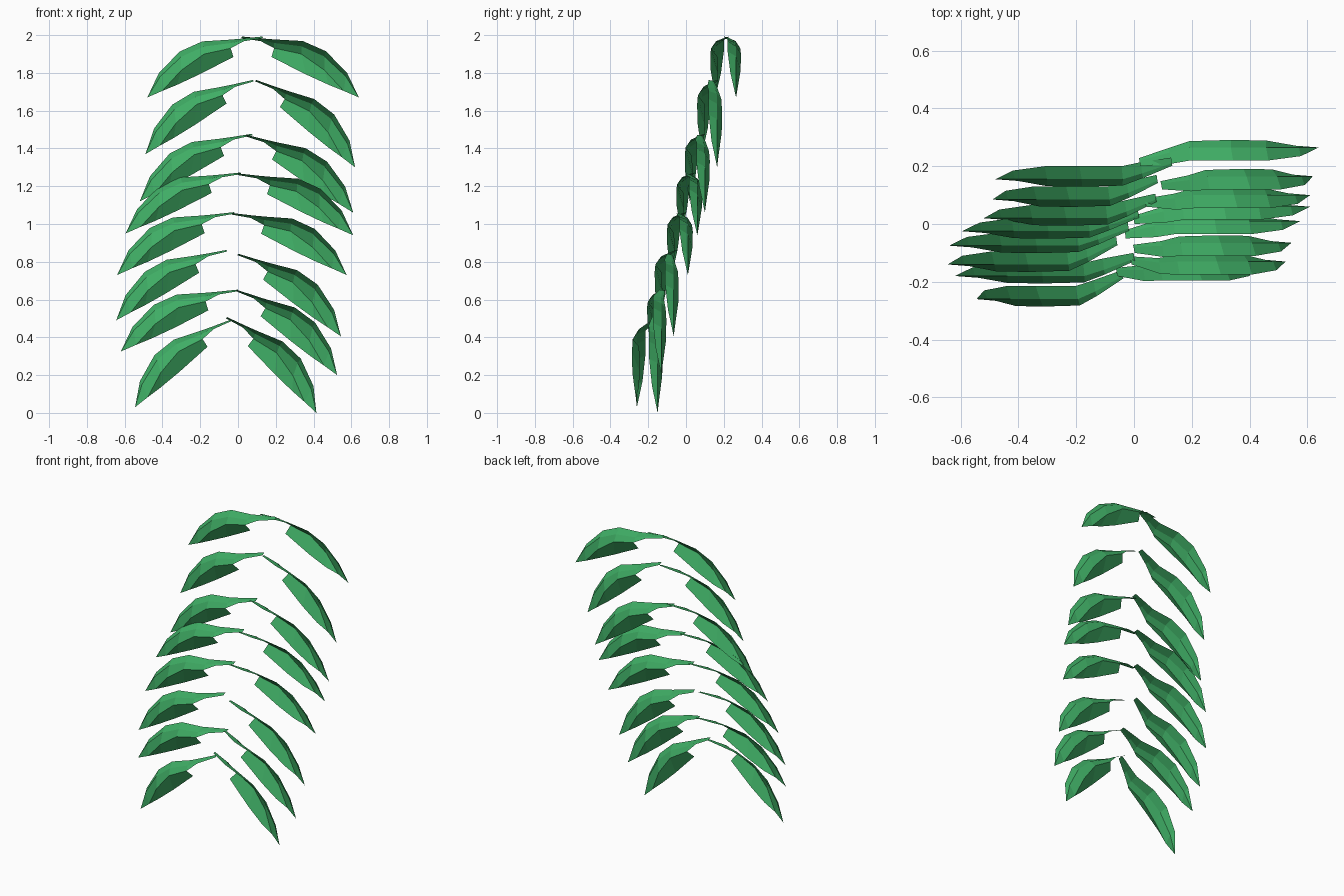
import bpy
from mathutils import Vector

green = bpy.data.materials.new("leaf_green")
green.diffuse_color = (0.05, 0.42, 0.13, 1)

# Leaf cross-sections from stem to tip: four points each
# (distance along chord, sideways offset, height over chord):
# high crown edge, rib, wall foot, curled-under edge
SECTIONS = [
    [(0.000, 0.010, 0.003), (0.000, -0.010, -0.002), (0.000, -0.018, -0.006), (0.000, -0.018, -0.006)],
    [(0.098, 0.043, 0.042), (0.098, 0.004, 0.034), (0.098, -0.012, 0.026), (0.098, -0.012, 0.026)],
    [(0.160, 0.045, 0.068), (0.165, 0.000, 0.050), (0.178, -0.022, 0.026), (0.186, 0.012, -0.022)],
    [(0.294, 0.045, 0.128), (0.300, 0.000, 0.100), (0.318, -0.026, 0.064), (0.390, 0.015, -0.020)],
    [(0.426, 0.045, 0.136), (0.432, 0.000, 0.108), (0.465, -0.024, 0.044), (0.520, 0.010, -0.014)],
    [(0.577, 0.030, 0.086), (0.580, 0.000, 0.066), (0.605, -0.006, -0.006), (0.605, -0.006, -0.006)],
]
BEND = [1.0, 0.25, 0, 0, 0, 0]   # sideways bend of the stem
LENGTH = 0.691


def leaf(name, base, tip, side):
    """Rolled leaf from stem base to tip; side flips the roll."""
    base, tip = Vector(base), Vector(tip)
    along = Vector((tip.x - base.x, 0, tip.z - base.z))
    k = along.length / LENGTH
    along.normalize()
    up = Vector((-along.z, 0, along.x))
    if up.z < 0:
        up = -up
    verts = []
    for row, bend in zip(SECTIONS, BEND):
        y = tip.y + (base.y - tip.y) * bend
        for s, w, h in row:
            p = base + along * s * k + up * h * k
            verts.append((p.x, y + side * w, p.z))
    verts.append(tuple(tip))
    end = len(verts) - 1
    faces = []
    for r in range(len(SECTIONS) - 1):
        for c in range(3):
            a = r * 4 + c
            if c == 2 and r < 2:      # the curl starts at the blade
                continue
            if c == 2 and r == 4:     # and closes to a point
                faces.append((a, a + 1, a + 4))
                continue
            faces.append((a, a + 1, a + 5, a + 4))
    faces += [(end - 4 + c, end - 3 + c, end) for c in range(2)]
    mesh = bpy.data.meshes.new(name)
    mesh.from_pydata(verts, [], faces)
    mesh.materials.append(green)
    bpy.context.collection.objects.link(bpy.data.objects.new(name, mesh))


# Stem base and tip of each leaf, top to bottom
LEFT = [
    ((0.13, 0.22, 1.99), (-0.48, 0.155, 1.67)),
    ((0.08, 0.16, 1.76), (-0.49, 0.085, 1.37)),
    ((0.075, 0.095, 1.475), (-0.52, 0.02, 1.12)),
    ((0.015, 0.04, 1.27), (-0.595, -0.025, 0.95)),
    ((-0.02, -0.005, 1.06), (-0.64, -0.075, 0.73)),
    ((-0.06, -0.055, 0.86), (-0.645, -0.14, 0.49)),
    ((0.0, -0.11, 0.65), (-0.62, -0.18, 0.325)),
    ((-0.04, -0.17, 0.49), (-0.545, -0.26, 0.03)),
]
RIGHT = [
    ((0.02, 0.21, 1.99), (0.64, 0.265, 1.67)),
    ((0.095, 0.13, 1.76), (0.62, 0.165, 1.30)),
    ((0.04, 0.07, 1.47), (0.61, 0.10, 1.06)),
    ((0.0, 0.01, 1.265), (0.61, 0.06, 0.94)),
    ((-0.03, -0.04, 1.055), (0.575, 0.01, 0.73)),
    ((0.0, -0.09, 0.84), (0.545, -0.065, 0.405)),
    ((-0.01, -0.13, 0.65), (0.525, -0.13, 0.20)),
    ((-0.06, -0.17, 0.505), (0.415, -0.15, 0.0)),
]
for i, (b, t) in enumerate(LEFT):
    leaf(f"left_leaf_{i + 1}", b, t, 1)
for i, (b, t) in enumerate(RIGHT):
    leaf(f"right_leaf_{i + 1}", b, t, -1)
